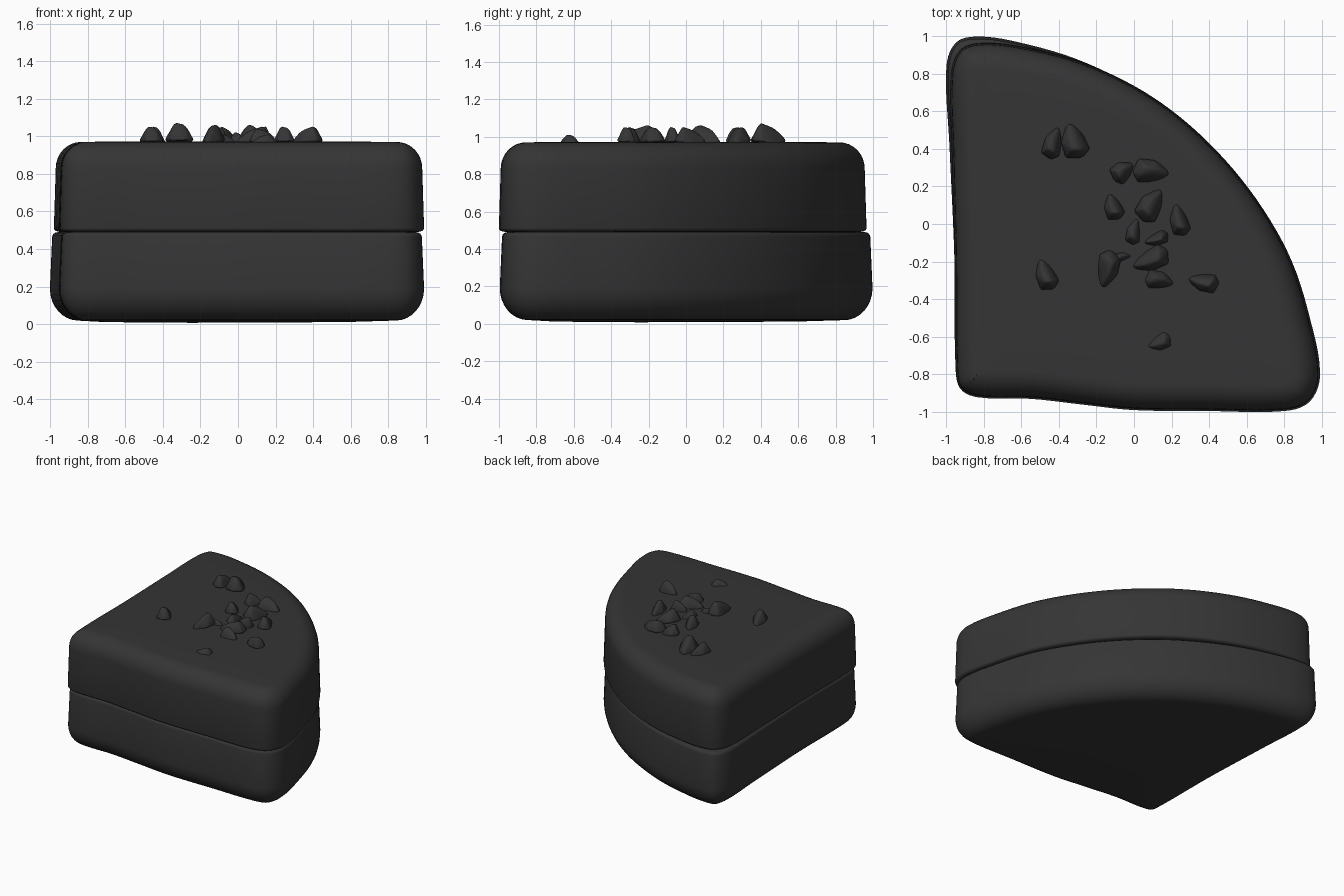
import bpy, bmesh, math
from mathutils import Vector, Matrix

if "Cube" in bpy.data.objects:
    bpy.data.objects.remove(bpy.data.objects["Cube"])

mat = bpy.data.materials.new("dark_chocolate")
mat.diffuse_color = (0.035, 0.035, 0.035, 1)
mat.use_nodes = True
mat.node_tree.nodes["Principled BSDF"].inputs["Base Color"].default_value = mat.diffuse_color


def finish(name, bm, angle):
    bmesh.ops.recalc_face_normals(bm, faces=bm.faces)
    me = bpy.data.meshes.new(name)
    bm.to_mesh(me)
    bm.free()
    ob = bpy.data.objects.new(name, me)
    bpy.context.collection.objects.link(ob)
    me.materials.append(mat)
    bpy.ops.object.select_all(action='DESELECT')
    bpy.context.view_layer.objects.active = ob
    ob.select_set(True)
    bpy.ops.object.shade_smooth_by_angle(angle=math.radians(angle))
    return ob


# Wedge outline, counter-clockwise from the inner corner
OUTLINE = [(-.925, -.875), (-.83, -.922), (-.55, -.93), (-.28, -.96), (0, -.99),
           (.4, -.995), (.8, -.995), (.935, -.945), (.99, -.8), (.935, -.5),
           (.84, -.2), (.69, .075), (.49, .335), (.25, .565), (0, .735), (-.3, .87),
           (-.6, .945), (-.8, .965), (-.92, .93), (-.975, .8), (-.97, .4),
           (-.955, -.2), (-.95, -.75)]


def smooth_loop(pts, steps=5):
    # closed Hermite loop: tangents scaled by local span
    P = [Vector(p) for p in pts]
    n, out = len(P), []
    tang = [(P[(i + 1) % n] - P[i - 1]).normalized() for i in range(n)]
    for i in range(n):
        a, b = P[i], P[(i + 1) % n]
        d = (b - a).length
        for k in range(steps):
            t = k / steps
            out.append(a * (2*t**3 - 3*t*t + 1) + tang[i] * d * (t**3 - 2*t*t + t)
                       + b * (3*t*t - 2*t**3) + tang[(i + 1) % n] * d * (t**3 - t*t))
    return out


def inset(loop, d):
    out = []
    for i, p in enumerate(loop):
        t = (loop[(i + 1) % len(loop)] - loop[i - 1]).normalized()
        out.append(p + Vector((-t.y, t.x)) * d)
    return out


def layer(name, pts, profile, dip):
    # profile: (inset, z) from bottom to top
    loop = smooth_loop(pts)
    bm = bmesh.new()
    rings = [[bm.verts.new((p.x, p.y, z)) for p in inset(loop, d)] for d, z in profile]
    n = len(loop)
    for r, s in zip(rings, rings[1:]):
        for i in range(n):
            j = (i + 1) % n
            bm.faces.new((r[i], r[j], s[j], s[i]))
    # caps: one shrunken ring, then a fan to the centre
    for ring, dz in ((rings[0], -dip), (rings[-1], .003)):
        c = Vector((-.25, -.25, ring[0].co.z))
        mid = [bm.verts.new(c + (v.co - c) * .75 + Vector((0, 0, dz * .7))) for v in ring]
        cv = bm.verts.new(c + Vector((0, 0, dz)))
        for i in range(n):
            j = (i + 1) % n
            bm.faces.new((ring[i], ring[j], mid[j], mid[i]))
            bm.faces.new((mid[i], mid[j], cv))
    return finish(name, bm, 60)


def arc(r, h, z, start, end, base, k=7):
    out = []
    for i in range(k):
        a = math.radians(start + (end - start) * i / (k - 1))
        out.append((base + r * (1 - math.cos(a)), z + h * math.sin(a)))
    return out


# Lower layer spreads a little further at the back left corner
lower = []
for x, y in OUTLINE:
    k = max(y, 0) * max(-x, 0)
    lower.append((x - .03 * k, y * .995 + .048 * k))
layer("lower_cake_layer", lower,
      arc(.15, .17, .19, -90, 0, 0, 9) + arc(.03, .025, .465, 0, 90, .012, 5), .012)
layer("upper_cake_layer", OUTLINE,
      arc(.03, .02, .512, -90, 0, 0, 5) + arc(.135, .14, .83, 0, 90, .01, 9), 0)

# Chocolate chips: x, y, length, width, direction of the tip, top z
CHIPS = [(-.43, .43, .17, .10, 75, 1.05), (-.32, .44, .19, .14, 108, 1.07),
         (-.06, .28, .13, .11, 40, 1.05), (.09, .28, .19, .13, -5, 1.05),
         (-.11, .09, .14, .10, 110, 1.05), (.09, .10, .19, .13, 60, 1.06),
         (.24, .02, .17, .10, 105, 1.05), (0, -.04, .14, .08, 80, 1.02),
         (.12, -.08, .13, .07, 200, 1.05), (.09, -.19, .20, .12, 205, 1.05),
         (-.14, -.24, .20, .12, 258, 1.06), (-.06, -.175, .09, .05, 10, 1.01),
         (.135, -.3, .15, .10, -10, 1.04), (.37, -.31, .16, .10, 170, 1.05),
         (-.47, -.27, .17, .11, 112, 1.05), (.135, -.63, .13, .09, 205, 1.01)]
SHAPE = [(.54, .08, 0), (.5, -.12, .3), (-.4, .52, .2), (-.54, -.1, .2),
         (-.35, -.52, .2), (.1, .5, .2), (.15, -.45, 0), (.22, .1, .8),
         (-.2, .2, 1.06), (-.28, -.2, .95)]

for i, (x, y, l, w, ang, top) in enumerate(CHIPS):
    bm = bmesh.new()
    rot = Matrix.Rotation(math.radians(ang), 3, 'Z')
    for a, b, c in SHAPE:
        bm.verts.new(rot @ Vector((a * l, b * w, 0)) + Vector((x, y, .955 + c * (top - .955))))
    bmesh.ops.convex_hull(bm, input=bm.verts)
    bmesh.ops.bevel(bm, geom=list(bm.edges), offset=w * .08, segments=2,
                    profile=.5, affect='EDGES', clamp_overlap=True)
    finish("chip_%02d" % (i + 1), bm, 50)
